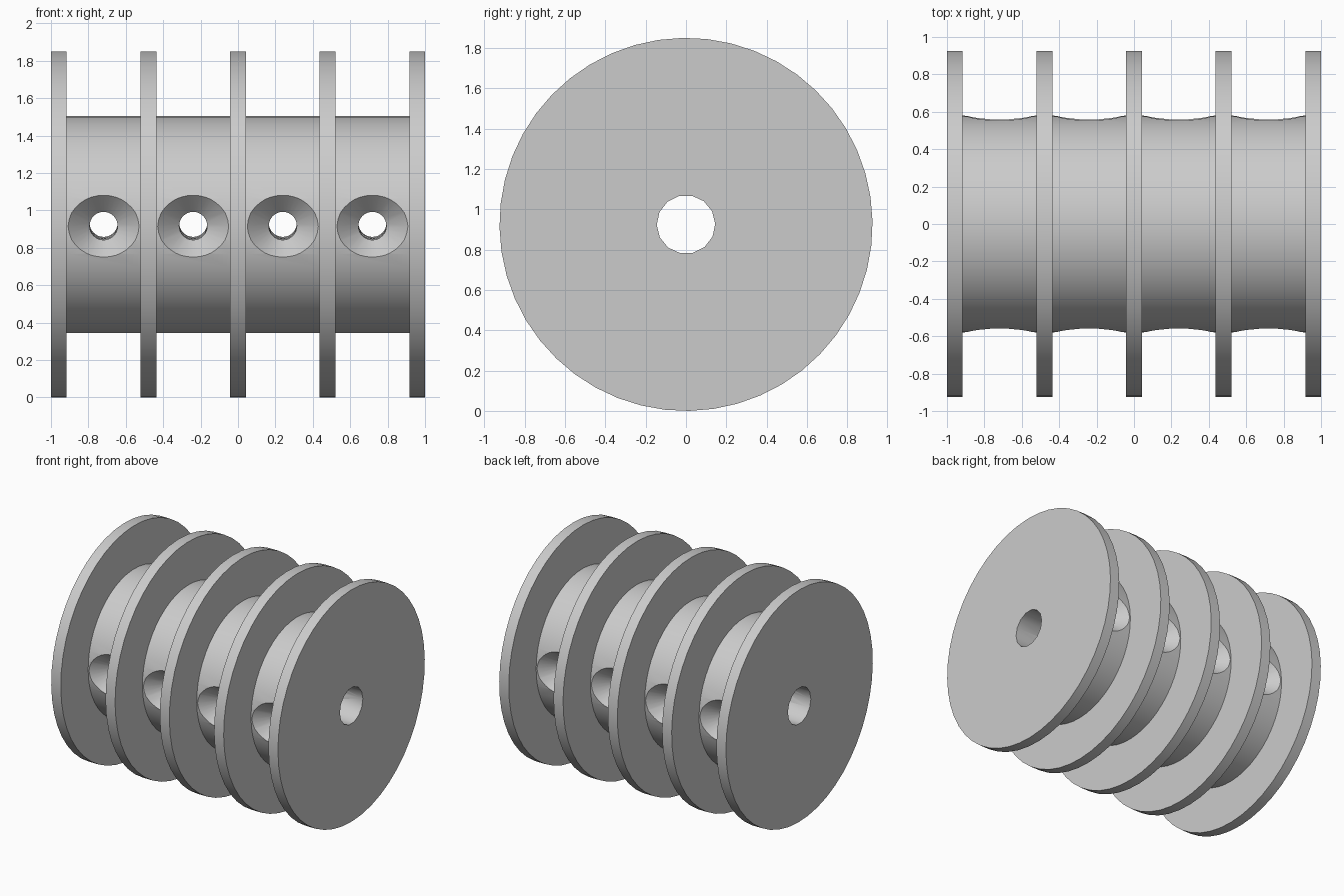
import bpy, bmesh, math
from mathutils import Matrix

cube = bpy.data.objects.get("Cube")
if cube:
    bpy.data.objects.remove(cube)

RIM, CORE, BORE = 0.925, 0.58, 0.145   # radii
HALF = 0.042                           # half flange thickness
FLANGES = [-0.958, -0.479, 0, 0.479, 0.958]
TILT = Matrix.Rotation(math.radians(1), 4, 'X')

grey = bpy.data.materials.new("light grey")
grey.use_nodes = True
colour = (0.6, 0.6, 0.6, 1)
grey.diffuse_color = colour
grey.node_tree.nodes["Principled BSDF"].inputs["Base Color"].default_value = colour


def lathe(name, profile, sides, matrix):
    """Solid of revolution about local x from (x, radius) pairs, capped at both ends."""
    bm = bmesh.new()
    rings = []
    for x, r in profile:
        angles = [2 * math.pi * i / sides for i in range(sides)]
        rings.append([bm.verts.new((x, r * math.cos(a), r * math.sin(a))) for a in angles])
    for a, b in zip(rings, rings[1:]):
        for i in range(sides):
            j = (i + 1) % sides
            bm.faces.new((a[i], a[j], b[j], b[i]))
    bm.faces.new(rings[0])
    bm.faces.new(rings[-1])
    bmesh.ops.recalc_face_normals(bm, faces=bm.faces)
    bm.transform(matrix)
    mesh = bpy.data.meshes.new(name)
    bm.to_mesh(mesh)
    bm.free()
    mesh.materials.append(grey)
    ob = bpy.data.objects.new(name, mesh)
    bpy.context.collection.objects.link(ob)
    return ob


# Spool: one core with five flanges
profile = []
for x in FLANGES:
    profile += [(x - HALF, CORE), (x - HALF, RIM), (x + HALF, RIM), (x + HALF, CORE)]
place = Matrix.Translation((0, 0, RIM)) @ TILT
spool = lathe("spool", profile[1:-1], 48, place)

# Cutters: the axle bore, then a hole countersunk at both ends in each groove
cutters = [lathe("bore_cutter", [(-1.2, BORE), (1.2, BORE)], 14, place)]
drill = [(-0.7, 0.31), (-0.58, 0.19), (-0.465, 0.075),
         (0.465, 0.075), (0.58, 0.19), (0.7, 0.31)]
for a, b in zip(FLANGES, FLANGES[1:]):
    spot = place @ Matrix.Translation(((a + b) / 2, 0, 0)) @ Matrix.Rotation(math.pi / 2, 4, 'Z')
    cutters.append(lathe("hole_cutter", [(x, min(r, 0.19)) for x, r in drill], 32, spot))

bpy.ops.object.select_all(action='DESELECT')
bpy.context.view_layer.objects.active = spool
spool.select_set(True)
for cutter in cutters:
    cut = spool.modifiers.new("cut", 'BOOLEAN')
    cut.operation = 'DIFFERENCE'
    cut.solver = 'EXACT'
    cut.object = cutter
    bpy.ops.object.modifier_apply(modifier=cut.name)
    bpy.data.objects.remove(cutter)

bpy.ops.object.shade_smooth_by_angle(angle=math.radians(30))
